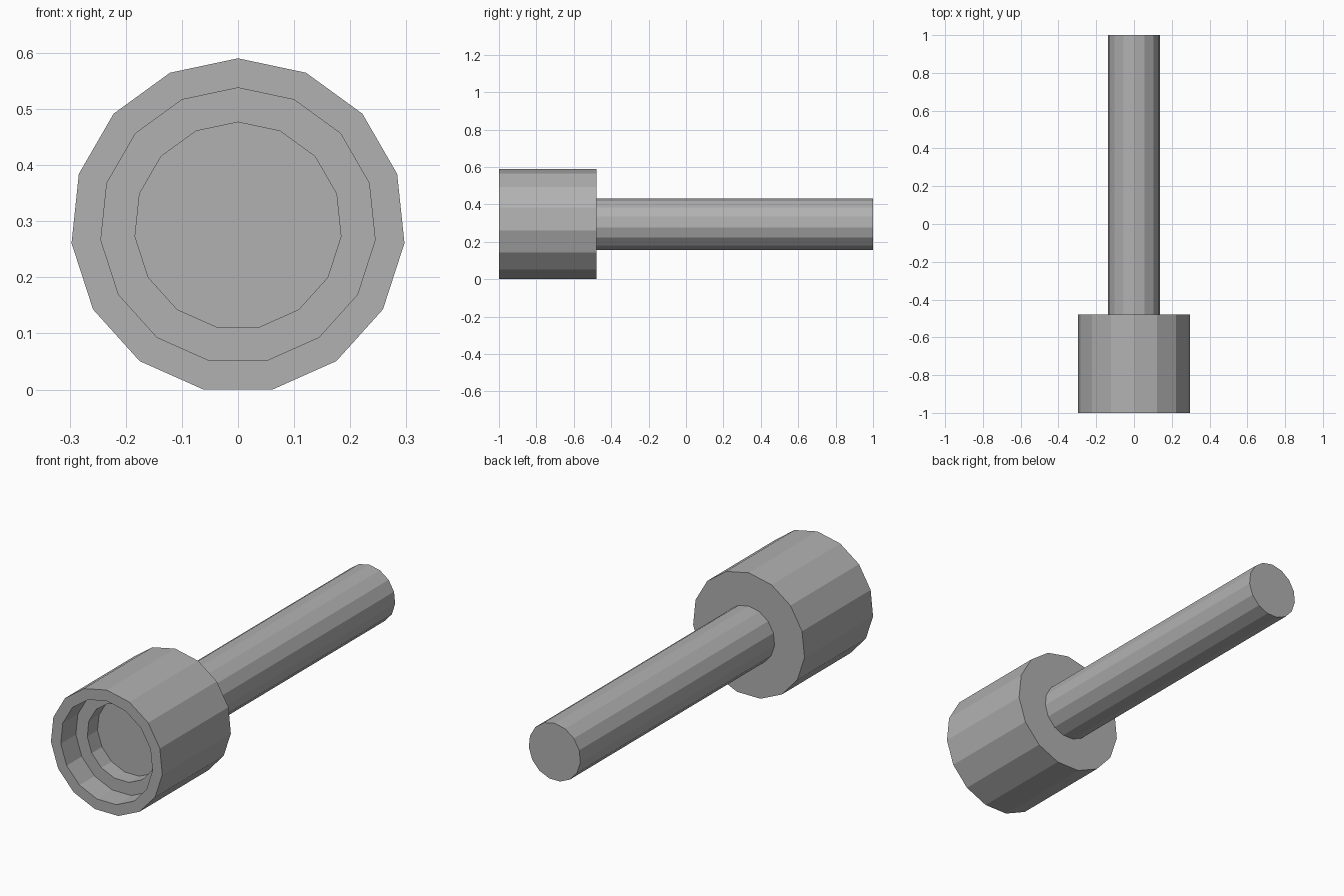
import bpy, bmesh, math

if "Cube" in bpy.data.objects:
    bpy.data.objects.remove(bpy.data.objects["Cube"])

SIDES = 15
AXIS_Z = 0.292

# Dark grey finish shared by both parts
dark_grey = bpy.data.materials.new("dark_grey")
dark_grey.diffuse_color = (0.44, 0.44, 0.44, 1.0)
dark_grey.use_nodes = True
dark_grey.node_tree.nodes["Principled BSDF"].inputs["Base Color"].default_value = dark_grey.diffuse_color


def lathe(name, profile):
    """Revolve (radius, y) points around the y axis, with a flat cap on each end."""
    bm = bmesh.new()
    rings = []
    for r, y in profile:
        ring = []
        for i in range(SIDES):
            a = 2 * math.pi * i / SIDES
            ring.append(bm.verts.new((r * math.sin(a), y, AXIS_Z + r * math.cos(a))))
        rings.append(ring)
    for a, b in zip(rings, rings[1:]):
        for i in range(SIDES):
            j = (i + 1) % SIDES
            bm.faces.new((a[i], a[j], b[j], b[i]))
    bm.faces.new(rings[0])
    bm.faces.new(rings[-1])
    bmesh.ops.recalc_face_normals(bm, faces=bm.faces)
    mesh = bpy.data.meshes.new(name)
    bm.to_mesh(mesh)
    bm.free()
    mesh.materials.append(dark_grey)
    obj = bpy.data.objects.new(name, mesh)
    bpy.context.collection.objects.link(obj)
    return obj


# Head: stepped recess in the front, solid back
lathe("head", [
    (0.1845, -0.807), (0.1845, -0.885),
    (0.2457, -0.885), (0.2457, -1.0),
    (0.2983, -1.0), (0.2983, -0.478),
])

# Handle: plain rod behind the head
lathe("handle", [(0.138, -0.478), (0.138, 1.0)])
